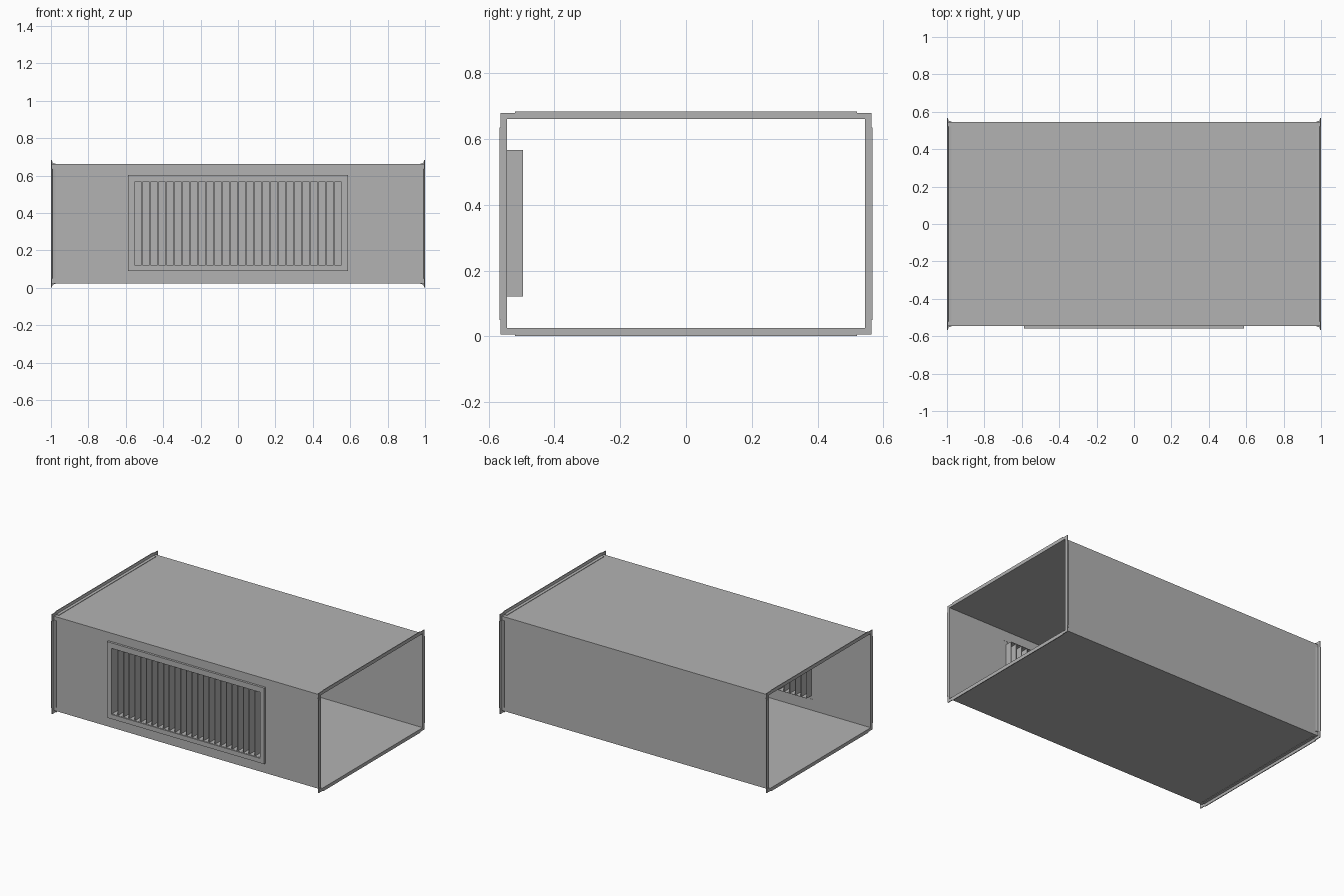
import bpy, bmesh

if "Cube" in bpy.data.objects:
    bpy.data.objects.remove(bpy.data.objects["Cube"])

HY, Z0, Z1 = 0.545, 0.024, 0.661      # duct half width, floor, ceiling
ZC = (Z0 + Z1) / 2
HX0, HZ0, HZ1 = 0.555, 0.121, 0.567   # grille opening

grey = bpy.data.materials.new("dark_grey_metal")
grey.diffuse_color = (0.45, 0.45, 0.45, 1)
grey.use_nodes = True
grey.node_tree.nodes["Principled BSDF"].inputs["Base Color"].default_value = grey.diffuse_color


def make(name, verts, faces, thickness=0):
    me = bpy.data.meshes.new(name)
    me.from_pydata(verts, [], faces)
    bm = bmesh.new()
    bm.from_mesh(me)
    bmesh.ops.recalc_face_normals(bm, faces=bm.faces)
    bm.to_mesh(me)
    bm.free()
    me.materials.append(grey)
    ob = bpy.data.objects.new(name, me)
    bpy.context.collection.objects.link(ob)
    if thickness:
        m = ob.modifiers.new("sheet", 'SOLIDIFY')
        m.thickness = thickness
        m.offset = -1
        m.use_even_offset = True
    return ob


def prism(name, a, b):
    """Solid between two matching outlines."""
    n = len(a)
    faces = [tuple(range(n)), tuple(range(2 * n - 1, n - 1, -1))]
    faces += [(i, (i + 1) % n, n + (i + 1) % n, n + i) for i in range(n)]
    return make(name, a + b, faces)


def rect(hx, z0, z1, y):
    return [(-hx, y, z0), (hx, y, z0), (hx, y, z1), (-hx, y, z1)]


def ring(name, outer, inner, y0, y1):
    """Rectangular frame in the xz plane."""
    v = rect(*outer, y0) + rect(*inner, y0) + rect(*outer, y1) + rect(*inner, y1)
    f = []
    for i in range(4):
        j = (i + 1) % 4
        for a, b in ((0, 4), (4, 12), (12, 8), (8, 0)):
            f.append((a + i, a + j, b + j, b + i))
    return make(name, v, f)


# duct shell: open ends, front wall cut out a little larger than the grille sleeve
v = rect(1, Z0, Z1, -HY) + rect(1, Z0, Z1, HY) + rect(0.58, 0.1, 0.59, -HY)
f = [(0, 1, 5, 4), (3, 2, 6, 7), (4, 5, 6, 7)]
f += [(i, (i + 1) % 4, 8 + (i + 1) % 4, 8 + i) for i in range(4)]
make("duct_shell", v, f, 0.001)

# end flanges: angled rails on four sides plus corner plates
profile = [(1, 0), (1, 0.0225), (0.995, 0.0225), (0.991, 0.006), (0.975, 0.003), (0.975, 0)]
for sx, end in ((-1, "left"), (1, "right")):
    for s in (-1, 1):
        edge = Z1 if s > 0 else Z0
        prism(f"{end}_flange_rail_{'top' if s > 0 else 'bottom'}",
              [(sx * x, -0.52, edge + s * n) for x, n in profile],
              [(sx * x, 0.52, edge + s * n) for x, n in profile])
        prism(f"{end}_flange_rail_{'back' if s > 0 else 'front'}",
              [(sx * x, s * (HY + n), ZC - 0.293) for x, n in profile],
              [(sx * x, s * (HY + n), ZC + 0.293) for x, n in profile])
        for sz in (-1, 1):
            h = Z1 - ZC
            ell = [(0.52, h), (HY, h), (HY, 0.293), (0.564, 0.293),
                   (0.564, h + 0.018), (0.52, h + 0.018)]
            prism(f"{end}_flange_corner",
                  [(sx * 0.994, s * y, ZC + sz * z) for y, z in ell],
                  [(sx * 0.999, s * y, ZC + sz * z) for y, z in ell])

# grille: face frame, sleeve reaching into the duct, vertical blades
ring("grille_frame", (0.588, 0.09, 0.604), (HX0, HZ0, HZ1), -0.56, -HY)
ring("grille_sleeve", (HX0, HZ0, HZ1), (HX0 - 0.002, HZ0 + 0.002, HZ1 - 0.002), -0.555, -0.495)
pitch = 2 * HX0 / 26
for i in range(1, 26):
    x, t = -HX0 + i * pitch, 0.003
    a = [(x - t, -0.553, HZ0), (x + t, -0.553, HZ0), (x + t, -0.496, HZ0), (x - t, -0.496, HZ0)]
    prism("grille_blade", a, [(p[0], p[1], HZ1) for p in a])
